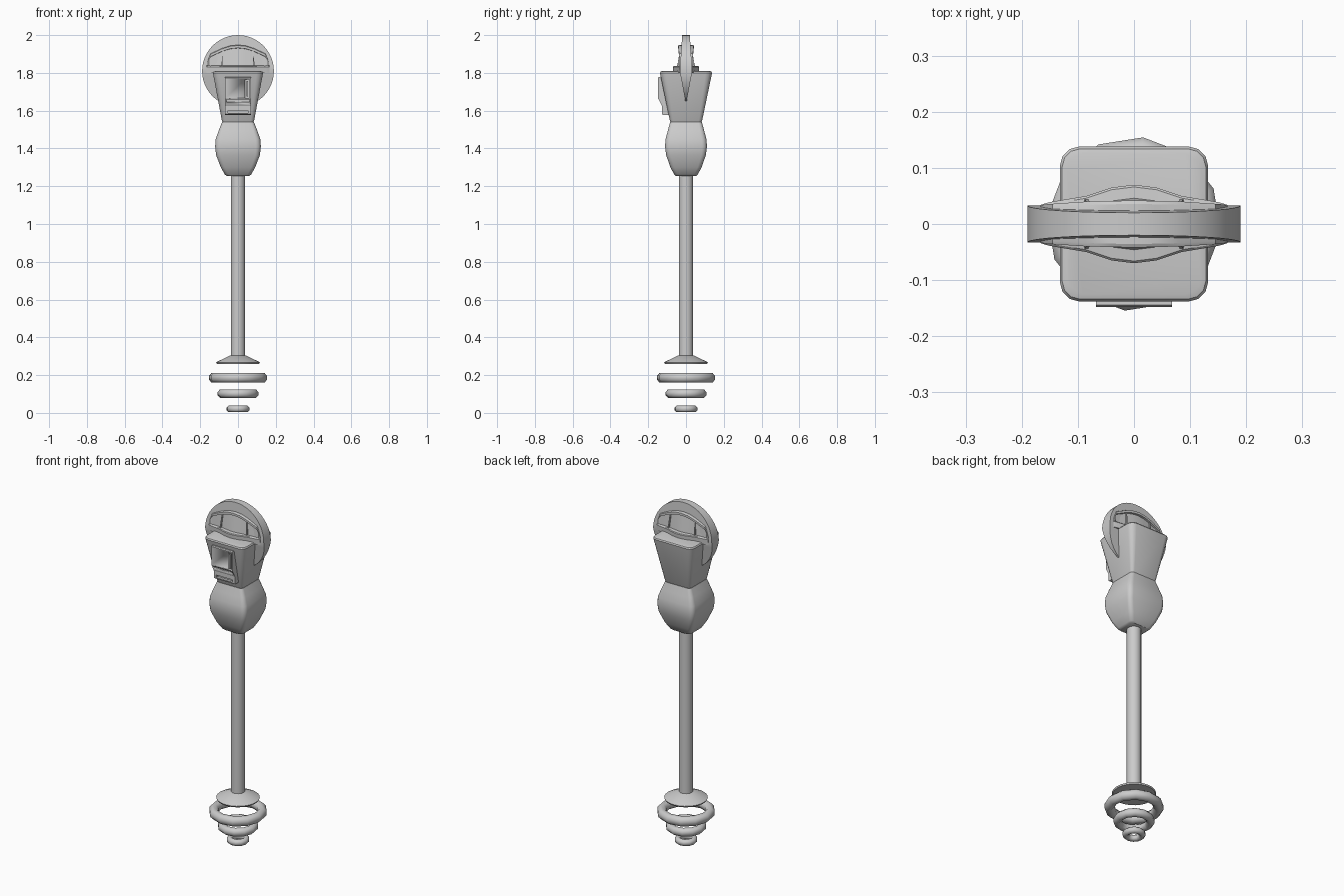
import bpy, math
import bmesh

if "Cube" in bpy.data.objects:
    bpy.data.objects.remove(bpy.data.objects["Cube"])

def mesh(name, verts, faces, angle=35):
    me = bpy.data.meshes.new(name)
    me.from_pydata(verts, [], faces)
    bm = bmesh.new()
    bm.from_mesh(me)
    bmesh.ops.recalc_face_normals(bm, faces=bm.faces)
    bm.to_mesh(me)
    bm.free()
    ob = bpy.data.objects.new(name, me)
    bpy.context.collection.objects.link(ob)
    bpy.ops.object.select_all(action='DESELECT')
    ob.select_set(True)
    bpy.context.view_layer.objects.active = ob
    bpy.ops.object.shade_smooth_by_angle(angle=math.radians(angle))
    return ob

def loft(name, rings, closed=True, cap=True, angle=35):
    """Skin a list of equal-length closed rings."""
    n, m = len(rings[0]), len(rings)
    verts = [p for r in rings for p in r]
    faces = []
    for i in range(m if not cap else m - 1):
        a, b = i * n, ((i + 1) % m) * n
        faces += [(a + k, a + (k + 1) % n, b + (k + 1) % n, b + k) for k in range(n)]
    if cap:
        faces += [tuple(range(n)), tuple(range((m - 1) * n, m * n))]
    return mesh(name, verts, faces, angle)

def circle(r, z, n):
    return [(r * math.cos(2 * math.pi * k / n), r * math.sin(2 * math.pi * k / n), z) for k in range(n)]

def rounded(hx, hy, c, z):
    pts = []
    for q, (sx, sy) in enumerate([(1, 1), (-1, 1), (-1, -1), (1, -1)]):
        for j in range(4):
            a = math.pi / 2 * (q + j / 3)
            pts.append((sx * (hx - c) + c * math.cos(a), sy * (hy - c) + c * math.sin(a), z))
    return pts

def box(name, x0, x1, y0, y1, z0, z1):
    return loft(name, [[(x0, y0, z), (x1, y0, z), (x1, y1, z), (x0, y1, z)] for z in (z0, z1)])

# Floating rings, 12 sides each
for name, R, z, h, w in (("ring_small", .061, .021, .017, .017),
                         ("ring_medium", .109, .102, .022, .022),
                         ("ring_large", .156, .186, .026, .026)):
    rings = []
    for k in range(12):
        a = math.radians(84 + 30 * k)
        rings.append([((R - w + w * math.cos(t) * 1.05) * math.cos(a),
                       (R - w + w * math.cos(t) * 1.05) * math.sin(a),
                       z + h * math.sin(t) * 1.08)
                      for t in [math.pi / 4 * (j + .5) for j in range(8)]])
    loft(name, rings, cap=False, angle=50)

# Flange and pole
loft("flange", [circle(r, z, 24) for r, z in ((.112, .26), (.116, .268), (.04, .305))])
loft("pole", [circle(.038, z, 20) for z in (.29, 1.27)])

# Lower housing, bulging square section
loft("lower_housing", [rounded(*s) for s in (
    (.060, .055, .020, 1.255), (.070, .062, .020, 1.262), (.091, .083, .022, 1.30),
    (.116, .105, .024, 1.365), (.121, .111, .026, 1.41), (.118, .108, .026, 1.45),
    (.102, .096, .022, 1.495), (.084, .084, .018, 1.54))])

# Upper housing, widening upward
loft("upper_housing", [rounded(*s) for s in (
    (.080, .080, .016, 1.535), (.085, .085, .018, 1.545), (.131, .136, .034, 1.79),
    (.132, .138, .034, 1.80), (.128, .134, .032, 1.807), (.119, .125, .028, 1.81))])

# Round head, thickest at its middle
def half(z):
    return .020 + .013 * (2 - z) / .19 if z > 1.81 else max(.004, .033 - .029 * (1.81 - z) / .155)

N, R, ZC = 48, .19, 1.81
rim = [(R * math.sin(2 * math.pi * k / N), ZC + R * math.cos(2 * math.pi * k / N)) for k in range(N)]
verts = [(x, s * half(z), z) for s in (-1, 1) for x, z in rim]
faces = [(k, (k + 1) % N, N + (k + 1) % N, N + k) for k in range(N)]
for o in (0, N):
    faces += [(o, o + 1, o + N - 1), (o + N // 2, o + N // 2 - 1, o + N // 2 + 1)]
    faces += [(o + k, o + k + 1, o + N - k - 1, o + N - k) for k in range(1, N // 2 - 1)]
mesh("round_head", verts, faces, 30)

# Windows: brow, recessed glass and bulging sill, on both sides
# columns: x, top z, sill depth, brow depth
right_cols = [(0, 1.948, .070, .042), (.04, 1.944, .065, .041), (.085, 1.93, .050, .040),
              (.145, 1.902, .040, .036), (.158, 1.87, .037, .035), (.167, 1.845, .034, .033)]
cols = [(-x, z, s, b) for x, z, s, b in right_cols[:0:-1]] + right_cols
for side, name in ((-1, "front_window"), (1, "back_window")):
    rings = []
    for x, zt, sill, brow in cols:
        edge = abs(x) > .15
        d = 0 if edge else .012
        zi = zt - (.004 if edge else .016)
        prof = [(0, zt), (brow - .006, zt), (brow, zt - .003), (brow, zi),
                (brow - d, zi - .001), (max(brow, sill - .018) - d * .5, 1.838),
                (sill - .004, 1.836), (sill, 1.832), (sill - .002, 1.80), (0, 1.80)]
        rings.append([(x, side * y, z) for y, z in prof])
    loft(name, rings, angle=25)
    # thin window dividers
    for sx in (-1, 1):
        loft(name + "_divider", [[(sx * (xx + dx), side * (y + dy), z)
              for dx, dy in ((-.003, -.012), (.003, -.012), (.003, .003), (-.003, .003))]
              for xx, y, z in ((.085, .041, 1.837), (.078, .031, 1.92))])

# Coin panel
prof = [(-.08, 1.775), (-.144, 1.778), (-.148, 1.773), (-.148, 1.665),
        (-.127, 1.625), (-.127, 1.582), (-.122, 1.578), (-.08, 1.578)]
panel = loft("coin_panel", [[(x, y, z) for y, z in prof] for x in (-.068, .068)], angle=20)
for args in (("cut_handle", .036, .060, -.2, -.136, 1.668, 1.765),
             ("cut_coin_slot", -.060, .060, -.2, -.128, 1.645, 1.658),
             ("cut_tray", -.052, .052, -.2, -.112, 1.588, 1.602)):
    cutter = box(*args)
    cutter.hide_render = True
    cutter.hide_set(True)
    mod = panel.modifiers.new(args[0], 'BOOLEAN')
    mod.object = cutter
    mod.solver = 'EXACT'
box("coin_handle", .044, .054, -.147, -.12, 1.675, 1.758)
